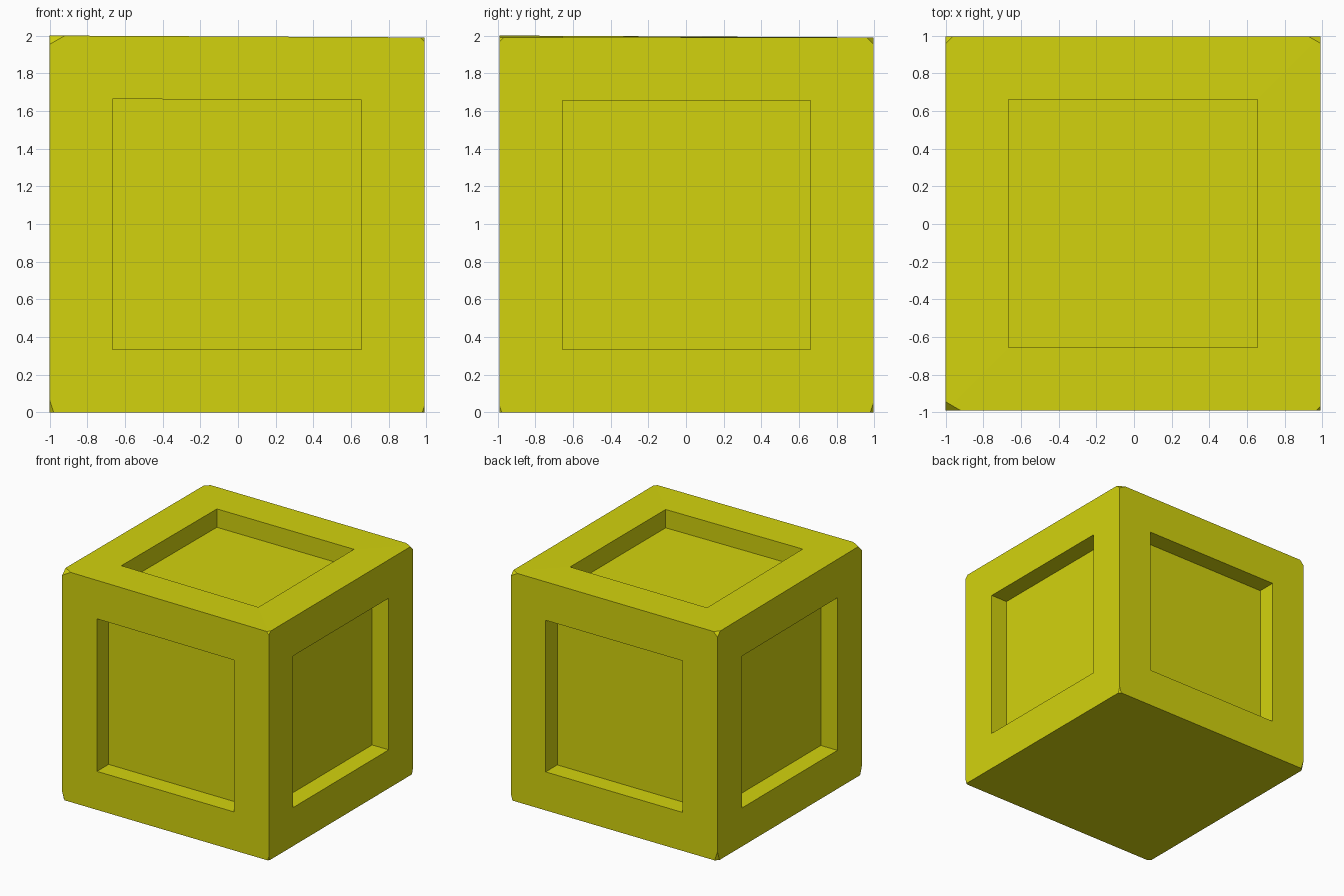
import bpy, bmesh
from mathutils import Vector

if "Cube" in bpy.data.objects:
    bpy.data.objects.remove(bpy.data.objects["Cube"])

yellow = bpy.data.materials.new("yellow")
yellow.diffuse_color = (0.65, 0.65, 0.004, 1)
yellow.use_nodes = True
yellow.node_tree.nodes["Principled BSDF"].inputs["Base Color"].default_value = yellow.diffuse_color

# Cube body
bm = bmesh.new()
bmesh.ops.create_cube(bm, size=2)
for v in bm.verts:
    v.co.z += 1
    if v.co.z > 1:
        # top face tips very slightly down towards the right
        v.co.z = 2.0 if v.co.x < 0 and v.co.y < 0 else 1.99
    v.co.x = -1.0 if v.co.x < 0 else 0.99
    v.co.y = -0.99 if v.co.y < 0 else 0.995

# Recessed square panels on every side but the bottom
sides = [f for f in bm.faces if f.normal.z > -0.5]
for f in sides:
    n = f.normal.copy()
    bmesh.ops.inset_individual(bm, faces=[f], thickness=0.335, use_even_offset=True)
    new = bmesh.ops.extrude_discrete_faces(bm, faces=[f])["faces"][0]
    bmesh.ops.translate(bm, verts=new.verts[:], vec=-0.16 * n)


# Chipped corners: (x, y, z signs), cut lengths along x, y, z
def chip(s, cut):
    corner = Vector((0.995 * s[0], 0.993 * s[1], 1.993 if s[2] > 0 else 0))
    n = Vector((s[i] / cut[i] for i in range(3))).normalized()
    p = corner - Vector((s[0] * cut[0], 0, 0))
    r = bmesh.ops.bisect_plane(bm, geom=bm.verts[:] + bm.edges[:] + bm.faces[:],
                               plane_co=p, plane_no=n, clear_outer=True)
    edges = [e for e in r["geom_cut"] if isinstance(e, bmesh.types.BMEdge)]
    bmesh.ops.holes_fill(bm, edges=edges, sides=0)


for sx in (-1, 1):
    for sy in (-1, 1):
        chip((sx, sy, 1), (0.07, 0.04, 0.04) if sx == sy else (0.035, 0.035, 0.035))
        chip((sx, sy, -1), (0.02, 0.02, 0.06))

bmesh.ops.recalc_face_normals(bm, faces=bm.faces[:])
mesh = bpy.data.meshes.new("panelled_cube")
bm.to_mesh(mesh)
bm.free()
mesh.materials.append(yellow)
obj = bpy.data.objects.new("panelled_cube", mesh)
bpy.context.collection.objects.link(obj)
